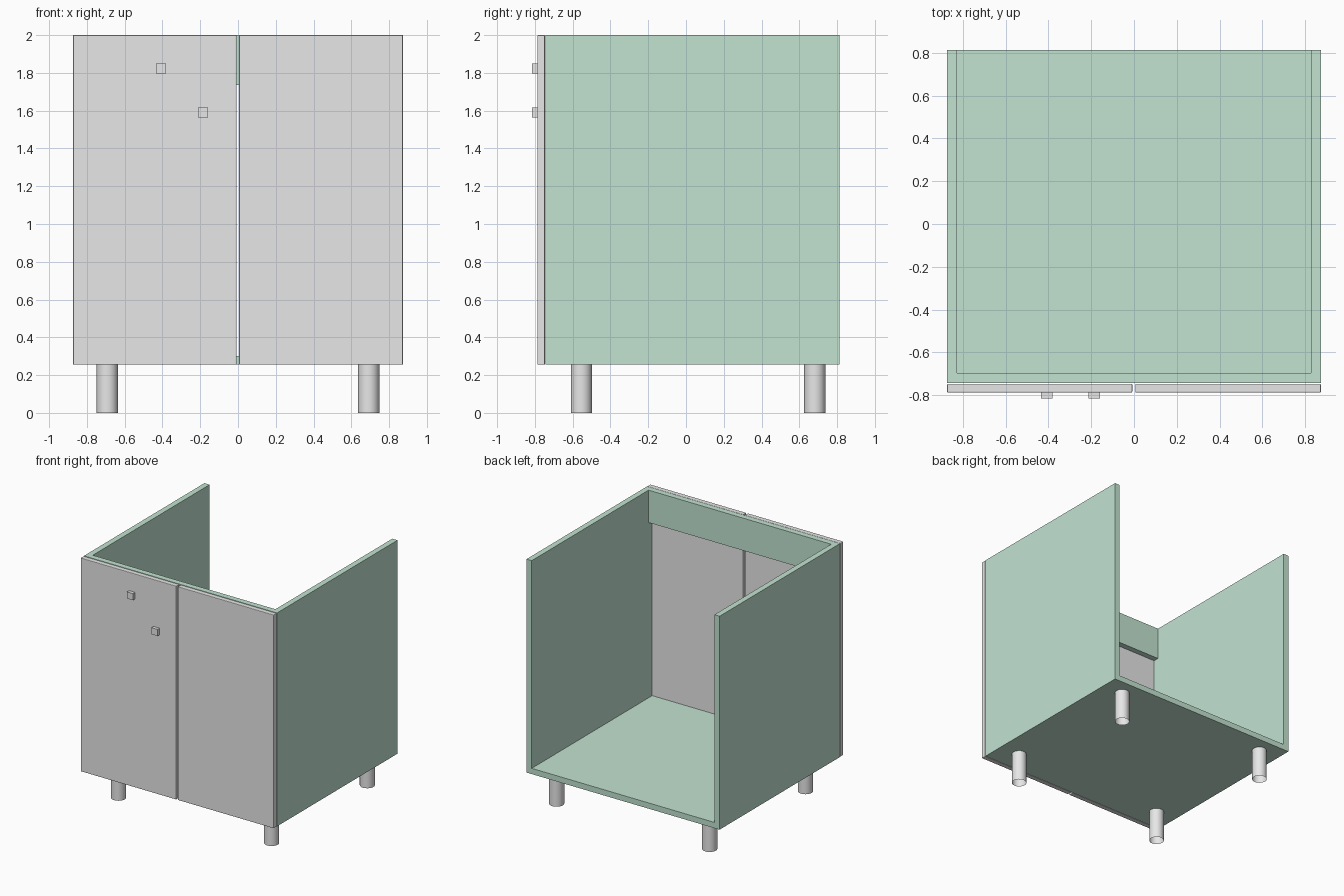
import bpy
import bmesh
from math import radians
from mathutils import Matrix, Vector

if "Cube" in bpy.data.objects:
    bpy.data.objects.remove(bpy.data.objects["Cube"], do_unlink=True)


def material(name, rgb):
    mat = bpy.data.materials.new(name)
    mat.use_nodes = True
    mat.diffuse_color = (*rgb, 1)
    mat.node_tree.nodes["Principled BSDF"].inputs["Base Color"].default_value = (*rgb, 1)
    return mat


GREEN = material("sage green board", (0.54, 0.77, 0.64))
GREY = material("light grey", (0.8, 0.8, 0.8))


def add_object(name, bm, mat):
    mesh = bpy.data.meshes.new(name)
    bm.to_mesh(mesh)
    bm.free()
    mesh.materials.append(mat)
    obj = bpy.data.objects.new(name, mesh)
    bpy.context.collection.objects.link(obj)
    return obj


def box(name, x, y, z, mat):
    """Box from a (low, high) pair on each axis."""
    low, high = (Vector(c) for c in zip(x, y, z))
    bm = bmesh.new()
    place = Matrix.Translation((low + high) / 2) @ Matrix.Diagonal((*(high - low), 1))
    bmesh.ops.create_cube(bm, size=1, matrix=place)
    return add_object(name, bm, mat)


WIDTH = 0.873           # half width of the cabinet
FRONT, BACK = -0.743, 0.813
BASE, TOP = 0.255, 2.0
BOARD = 0.047           # board thickness
INNER = WIDTH - BOARD
DOOR_FRONT = -0.787

# Carcass: two sides, a floor and a rail under the front top edge
for side, s in (("left", 1), ("right", -1)):
    box(side + "_side_panel", sorted((s * INNER, s * WIDTH)), (FRONT, BACK), (BASE, TOP), GREEN)
box("bottom_panel", (-INNER, INNER), (FRONT, BACK), (BASE, BASE + BOARD), GREEN)
box("front_rail", (-INNER, INNER), (FRONT, FRONT + BOARD), (1.735, TOP), GREEN)

# Doors with slightly softened front edges
for side, span in (("right", (-WIDTH, -0.008)), ("left", (0.006, WIDTH))):
    door = box(side + "_door", span, (DOOR_FRONT, FRONT - 0.004), (BASE, TOP), GREY)
    bevel = door.modifiers.new("soft edges", "BEVEL")
    bevel.width = 0.004
    bevel.segments = 2

# Square knobs, both on the right door
for name, x, z in (("upper_knob", -0.407, 1.823), ("lower_knob", -0.185, 1.59)):
    r = 0.027
    box(name, (x - r, x + r), (DOOR_FRONT - 0.028, DOOR_FRONT), (z - r, z + r), GREY)

# Open tubular legs
for side, x in (("left", 0.692), ("right", -0.692)):
    for end, y in (("front", -0.554), ("back", 0.682)):
        bm = bmesh.new()
        bmesh.ops.create_cone(bm, cap_ends=False, segments=32, radius1=0.056, radius2=0.056,
                              depth=BASE, matrix=Matrix.Translation((x, y, BASE / 2)))
        leg = add_object(f"{end}_{side}_leg", bm, GREY)
        bpy.ops.object.select_all(action="DESELECT")
        leg.select_set(True)
        bpy.context.view_layer.objects.active = leg
        bpy.ops.object.shade_smooth_by_angle(angle=radians(30))
